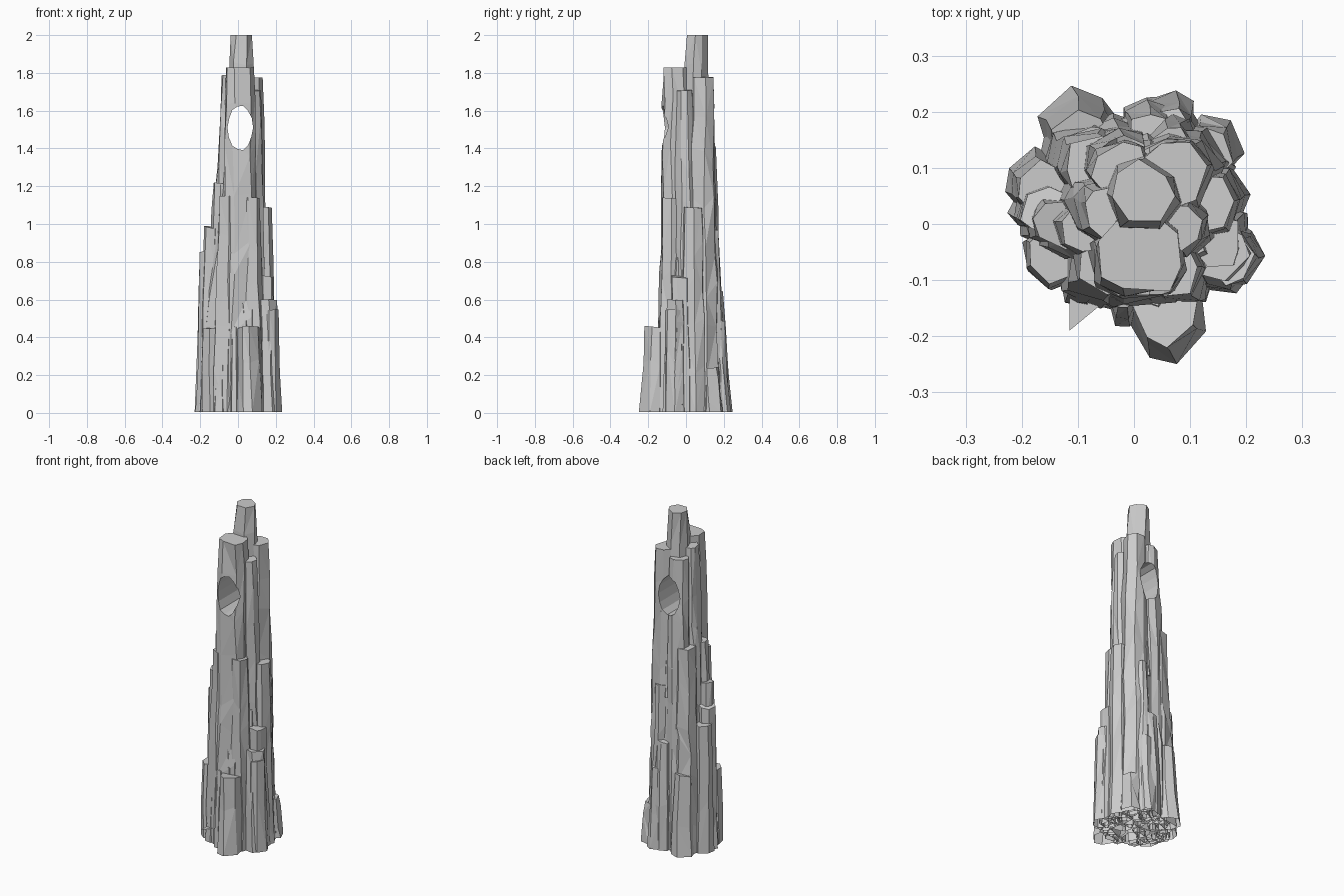
import bpy, bmesh, math, random
from mathutils import Vector

if "Cube" in bpy.data.objects:
    bpy.data.objects.remove(bpy.data.objects["Cube"])

rng = random.Random(11)


def make_object(name, bm):
    bmesh.ops.recalc_face_normals(bm, faces=bm.faces)
    mesh = bpy.data.meshes.new(name)
    bm.to_mesh(mesh)
    bm.free()
    obj = bpy.data.objects.new(name, mesh)
    bpy.context.collection.objects.link(obj)
    return obj


def column(name, base, top, height, radius, top_radius, bottom=.005, sides=7, slant=.2):
    """Faceted rock shaft that leans and narrows from base to top."""
    bm = bmesh.new()
    turn = rng.uniform(0, math.tau)
    angles = [turn + math.tau * (i + rng.uniform(-.25, .25)) / sides for i in range(sides)]
    shape = [rng.uniform(.92, 1.08) for _ in angles]
    steps = max(2, round((height - bottom) / .22))
    tilt = Vector((rng.uniform(-slant, slant), rng.uniform(-slant, slant)))
    rings = []
    for s in range(steps + 1):
        t = s / steps
        centre = Vector(base).lerp(Vector(top), t)
        size = radius + (top_radius - radius) * t
        twist = rng.uniform(-.12, .12)
        ring = []
        for a, k in zip(angles, shape):
            r = size * k * rng.uniform(.9, 1.08)
            x, y = r * math.cos(a + twist), r * math.sin(a + twist)
            z = bottom + (height - bottom) * t
            if 0 < s < steps:
                z += rng.uniform(-.08, .08)
            elif s == steps:
                z += tilt.dot((x, y)) - tilt.length * size
            ring.append(bm.verts.new((centre.x + x, centre.y + y, z)))
        rings.append(ring)
    for low, high in zip(rings, rings[1:]):
        for i in range(sides):
            j = (i + 1) % sides
            a, b, c, d = low[i], low[j], high[j], high[i]
            if rng.random() < .5:
                a, b, c, d = b, c, d, a
            bm.faces.new((a, b, c))
            bm.faces.new((a, c, d))
    bm.faces.new(rings[0][::-1])
    bm.faces.new(rings[-1])
    return make_object(name, bm)


def open_base(obj):
    """Remove the underside so the foot of the shaft is hollow."""
    bm = bmesh.new()
    bm.from_mesh(obj.data)
    under = [f for f in bm.faces if f.normal.z < -.99 and f.calc_center_median().z < .2]
    bmesh.ops.delete(bm, geom=under, context="FACES")
    bm.to_mesh(obj.data)
    bm.free()


# Tall inner shafts, pierced by the window
tall = [
    column("core", (0, .02), (.015, .03), 1.7, .17, .08, bottom=.12, sides=9),
    column("spire", (.015, .05), (.012, .052), 2, .1, .056, bottom=.9, slant=0),
    column("front_shaft", (.005, -.06), (.012, -.054), 1.83, .11, .078, sides=8, slant=.02),
    column("back_shaft", (.08, .09), (.068, .085), 1.78, .1, .064, slant=.05),
    column("right_shaft", (-.08, .04), (-.04, .02), 1.79, .1, .054, slant=.05),
    column("left_shaft", (.09, 0), (.078, -.01), 1.71, .08, .045, slant=.05),
    column("rear_right_shaft", (-.05, .12), (-.022, .095), 1.74, .085, .055),
]

# Mid-height shafts leaning on the core
shafts = [
    column("left_mid_column", (.14, .04), (.132, .035), 1.09, .07, .055, slant=.05),
    column("left_step", (.155, -.02), (.145, -.03), .73, .06, .048),
    column("back_mid_column", (.07, .14), (.065, .122), .97, .075, .05),
    column("back_step", (.03, .17), (.03, .152), .65, .06, .045),
    column("back_right_mid_column", (-.1, .12), (-.07, .108), 1.22, .075, .055),
    column("right_mid_column", (-.12, 0), (-.085, -.01), 1.22, .08, .047),
    column("right_step", (-.15, .01), (-.135, 0), .99, .06, .045),
    column("right_low_step", (-.165, .03), (-.15, .02), .87, .055, .047),
    column("front_right_mid_column", (-.07, -.08), (-.05, -.075), 1.15, .08, .055),
    column("front_left_mid_column", (.075, -.08), (.065, -.08), 1.14, .075, .05),
]

# Short outer shafts around the foot
shafts += [
    column("right_foot", (-.172, .07), (-.16, .06), .76, .063, .05),
    column("front_right_foot", (-.14, -.06), (-.142, -.056), .45, .058, .05),
    column("front_foot", (.06, -.165), (.06, -.15), .46, .075, .062),
    column("left_foot", (.16, -.055), (.15, -.05), .6, .068, .052),
    column("left_outer_foot", (.18, -.06), (.172, -.06), .55, .054, .045),
    column("back_foot", (.055, .182), (.055, .16), .5, .059, .05),
    column("back_right_foot", (-.095, .172), (-.09, .15), .48, .072, .055),
    column("back_left_foot", (.14, .14), (.13, .125), .24, .057, .047),
]

# Thin splinters filling the creases between shafts
for i in range(14):
    a = math.tau * (i + rng.uniform(-.3, .3)) / 14
    d = rng.uniform(.13, .15)
    height = rng.uniform(.3, .95)
    foot = Vector((d * math.cos(a), d * math.sin(a)))
    shafts.append(column(f"splinter_{i + 1}", foot, foot * (1 - .3 * height),
                         height, .04, .025, sides=5))

# Loose shard lying at the foot
bm = bmesh.new()
shard = [bm.verts.new(p) for p in ((-.115, -.1, .09), (-.115, -.19, .09), (-.03, -.12, .1))]
bm.faces.new(shard)
make_object("shard", bm)

# Oval window cut through the tall shafts
bm = bmesh.new()
front, back = [], []
for i in range(14):
    a = math.tau * i / 14
    k = rng.uniform(.95, 1.04)
    x, z = .012 + .066 * k * math.cos(a), 1.51 + .118 * k * math.sin(a)
    front.append(bm.verts.new((x, -.4, z)))
    back.append(bm.verts.new((x, .4, z)))
bm.faces.new(front)
bm.faces.new(back[::-1])
for i in range(14):
    j = (i + 1) % 14
    bm.faces.new((front[i], back[i], back[j], front[j]))
cutter = make_object("window_cutter", bm)
cutter.hide_render = True
for obj in tall:
    cut = obj.modifiers.new("window", "BOOLEAN")
    cut.operation = "DIFFERENCE"
    cut.solver = "EXACT"
    cut.object = cutter
    bpy.context.view_layer.objects.active = obj
    bpy.ops.object.modifier_apply(modifier=cut.name)
bpy.data.objects.remove(cutter)

for obj in tall + shafts:
    open_base(obj)
